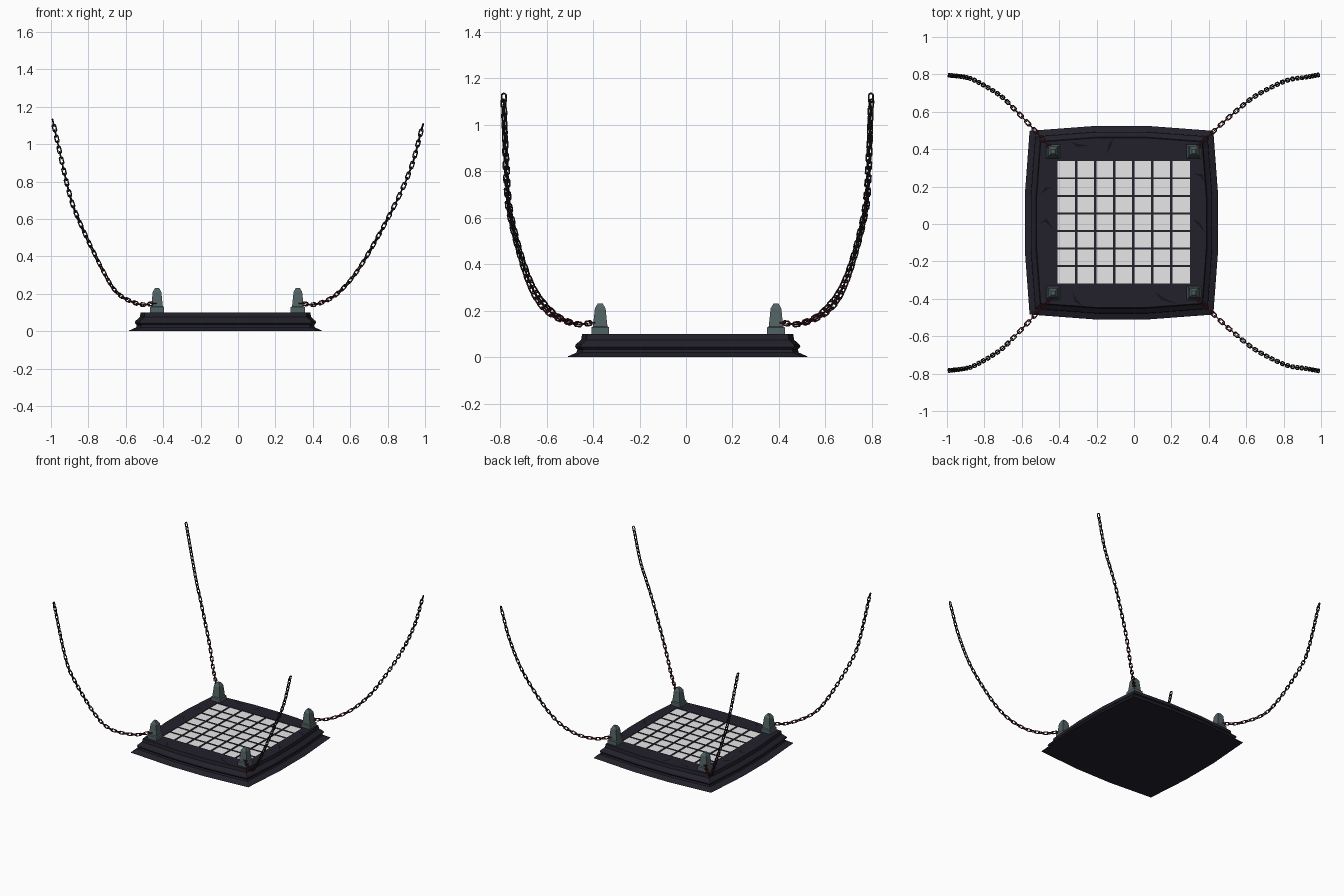
import bpy, bmesh, math
from mathutils import Vector

if "Cube" in bpy.data.objects:
    bpy.data.objects.remove(bpy.data.objects["Cube"])

def mat(name, c):
    m = bpy.data.materials.new(name)
    m.diffuse_color = (*c, 1)
    m.use_nodes = True
    m.node_tree.nodes["Principled BSDF"].inputs["Base Color"].default_value = m.diffuse_color
    return m

SLATE = mat("dark slate", (0.016, 0.015, 0.024))
CRACK = mat("crack black", (0.006, 0.006, 0.009))
PALE = mat("pale grey", (0.8, 0.8, 0.8))
STONE = mat("grey green stone", (0.085, 0.122, 0.128))
IRON = mat("dark iron", (0.02, 0.014, 0.016))
MAROON = mat("dark maroon", (0.04, 0.013, 0.017))
RUST = mat("dark red", (0.085, 0.014, 0.02))

def finish(bm, name, mats):
    bmesh.ops.recalc_face_normals(bm, faces=bm.faces)
    me = bpy.data.meshes.new(name)
    bm.to_mesh(me)
    bm.free()
    for m in mats:
        me.materials.append(m)
    ob = bpy.data.objects.new(name, me)
    bpy.context.collection.objects.link(ob)
    return ob

def loft(bm, rings):
    """Bridge equal-length rings and cap both ends; returns the last cap."""
    vs = [[bm.verts.new(p) for p in r] for r in rings]
    n = len(vs[0])
    for a, b in zip(vs, vs[1:]):
        for i in range(n):
            j = (i + 1) % n
            bm.faces.new((a[i], a[j], b[j], b[i]))
    bm.faces.new(vs[0][::-1])
    return bm.faces.new(vs[-1])

def box(bm, x0, x1, y0, y1, z0, z1):
    loft(bm, [[(x0, y0, z), (x1, y0, z), (x1, y1, z), (x0, y1, z)] for z in (z0, z1)])

# Plinth: four sides of three segments each; bow sets how far corners pull in
def sides(cx, cy, w, h, corner, z):
    pts = []
    for k in range(4):
        c, s = round(math.cos(k * math.pi / 2)), round(math.sin(k * math.pi / 2))
        for u, v in ((-corner, -corner), (-0.28, -1), (0.28, -1)):
            pts.append((cx + w * (u * c - v * s), cy + h * (u * s + v * c), z))
    return pts

GX, GY, GW, GH = -0.055, 0.01, 0.355, 0.328
bm = bmesh.new()
profile = [(0.517, 0), (0.514, 0.004), (0.478, 0.02), (0.474, 0.033), (0.485, 0.045),
           (0.481, 0.055), (0.458, 0.075), (0.454, 0.1)]
cap = loft(bm, [sides(-0.067, 0.007, r, r, 0.95, z) for r, z in profile]
           + [sides(GX, GY, GW, GH, 1, z) for z in (0.1, 0.0955)])
cap.material_index = 1
finish(bm, "plinth", [SLATE, PALE])

# Grating bars over the pale floor
bm = bmesh.new()
for i in range(1, 7):
    x = GX - GW + i * 2 * GW / 7
    box(bm, x - 0.006, x + 0.006, GY - GH, GY + GH, 0.094, 0.0995)
    y = GY - GH + i * 2 * GH / 7
    box(bm, GX - GW, GX + GW, y - 0.005, y + 0.005, 0.094, 0.099)
finish(bm, "grating", [SLATE])

# Cracks on the rim: thin bent slivers
bm = bmesh.new()
cracks = [[(-0.11, 0.46), (-0.13, 0.42), (-0.15, 0.37)], [(-0.34, 0.44), (-0.3, 0.42), (-0.24, 0.42)],
          [(0.11, -0.36), (0.15, -0.4), (0.24, -0.43)], [(-0.33, -0.36), (-0.31, -0.41), (-0.27, -0.44)],
          [(-0.51, 0.0), (-0.47, 0.02), (-0.43, -0.03)], [(-0.5, 0.16), (-0.47, 0.19), (-0.43, 0.2)],
          [(0.38, -0.05), (0.35, 0.0), (0.31, 0.03)], [(0.38, 0.22), (0.36, 0.26), (0.32, 0.27)]]
for a, b, c in cracks:
    a, b, c = (Vector((*p, 0.101)) for p in (a, b, c))
    d = (c - a).normalized()
    w = Vector((-d.y, d.x, 0)) * 0.008
    bm.faces.new([bm.verts.new(p) for p in (a, b - w, c, b + w)])
finish(bm, "rim_cracks", [CRACK])

# Corner posts: square foot, tapering shaft, blunt pointed cap
def square(x, y, r, z):
    return [(x - r, y - r, z), (x + r, y - r, z), (x + r, y + r, z), (x - r, y + r, z)]

for px, side in ((-0.433, "left"), (0.32, "right")):
    for py, end in ((0.387, "back"), (-0.369, "front")):
        bm = bmesh.new()
        loft(bm, [square(px, py, r, z) for r, z in
                  [(0.038, 0.098), (0.038, 0.128), (0.031, 0.133), (0.023, 0.21), (0.01, 0.232)]])
        finish(bm, f"{end}_{side}_post", [STONE])

# Chains: links spaced evenly along a smooth path
def smooth_path(p, steps=24):
    p = [2 * p[0] - p[1]] + p + [2 * p[-1] - p[-2]]
    out = []
    for a, b, c, d in zip(p, p[1:], p[2:], p[3:]):
        for k in range(steps):
            t = k / steps
            out.append(0.5 * (2 * b + (c - a) * t + (2 * a - 5 * b + 4 * c - d) * t * t
                              + (3 * b - a - 3 * c + d) * t ** 3))
    return out + [p[-2]]

def resample(p, pitch):
    lens = [0]
    for a, b in zip(p, p[1:]):
        lens.append(lens[-1] + (b - a).length)
    n = round(lens[-1] / pitch)
    out, j = [], 0
    for i in range(n + 1):
        s = lens[-1] * i / n
        while j < len(p) - 2 and lens[j + 1] < s:
            j += 1
        f = (s - lens[j]) / (lens[j + 1] - lens[j])
        out.append((p[j].lerp(p[j + 1], f), (p[j + 1] - p[j]).normalized()))
    return out

def link(bm, c, t, s, material):
    """Elongated ring in the plane of t and s."""
    n, segs, nsides, wire = t.cross(s), 12, 6, 0.0038
    rings = []
    for i in range(segs):
        a = (i + 0.5) * 2 * math.pi / segs
        out = t * math.cos(a) + s * math.sin(a)
        mid = c + out * 0.0095 + t * math.copysign(0.0105, math.cos(a))
        rings.append([bm.verts.new(mid + wire * (out * math.cos(b) + n * math.sin(b)))
                      for b in (k * 2 * math.pi / nsides for k in range(nsides))])
    for i in range(segs):
        r, q = rings[i], rings[(i + 1) % segs]
        for k in range(nsides):
            m = (k + 1) % nsides
            bm.faces.new((r[k], q[k], q[m], r[m])).material_index = material

LEFT = [(-0.45, 0.41, 0.148), (-0.53, 0.5, 0.145), (-0.64, 0.615, 0.2), (-0.72, 0.69, 0.32),
        (-0.845, 0.765, 0.58), (-0.905, 0.785, 0.75), (-0.988, 0.795, 1.115)]
RIGHT = [(0.34, 0.41, 0.148), (0.42, 0.49, 0.145), (0.53, 0.59, 0.2), (0.65, 0.685, 0.34),
         (0.81, 0.765, 0.62), (0.92, 0.785, 0.86), (0.985, 0.797, 1.09)]
for path, side in ((LEFT, "left"), (RIGHT, "right")):
    for end in ("back", "front"):
        pts = [Vector((x, y if end == "back" else 0.012 - y, z)) for x, y, z in path]
        bm = bmesh.new()
        for i, (c, t) in enumerate(resample(smooth_path(pts), 0.03)):
            s = t.cross(Vector((0, 0, 1))).normalized()
            if i % 2:
                s = s.cross(t)
            # reddest near the post, fading up the chain
            link(bm, c, t, s, 2 if i < 10 else 1 if i < 18 else 0)
        finish(bm, f"{end}_{side}_chain", [IRON, MAROON, RUST])
